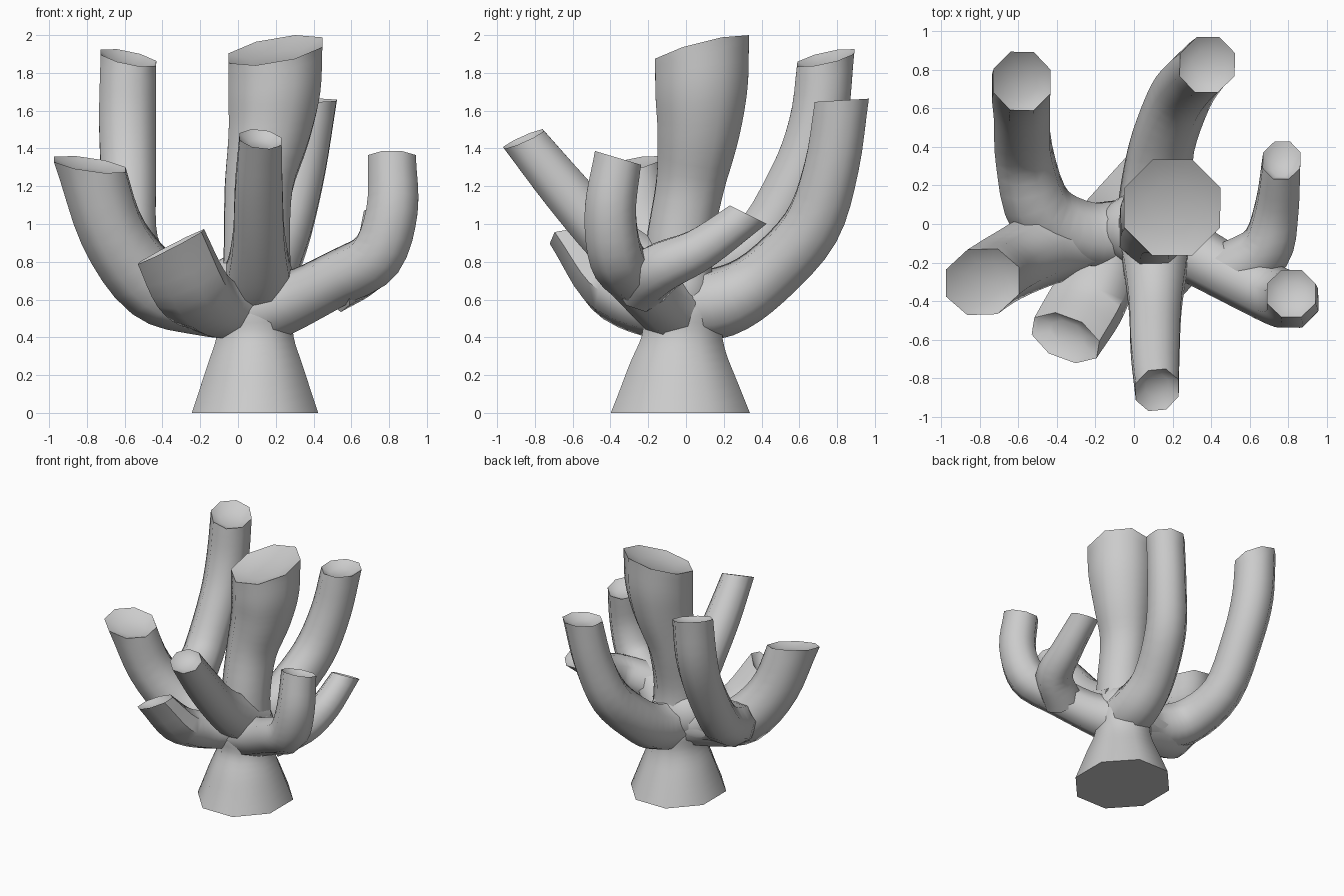
import bpy, bmesh, math
from mathutils import Vector

if "Cube" in bpy.data.objects:
    bpy.data.objects.remove(bpy.data.objects["Cube"])

SIDES = 8
STEPS = 4        # samples between path points


def spline(pts):
    """Smooth path through (x, y, z, radius) points."""
    p = [Vector(q) for q in pts]
    p = [2 * p[0] - p[1]] + p + [2 * p[-1] - p[-2]]
    out = []
    for i in range(1, len(p) - 2):
        a, b, c, d = p[i - 1:i + 3]
        for s in range(STEPS):
            t = s / STEPS
            out.append(0.5 * (2 * b + (c - a) * t + (2 * a - 5 * b + 4 * c - d) * t * t
                              + (3 * b - a - 3 * c + d) * t ** 3))
    out.append(p[-2])
    return out


def finish(bm, name):
    bmesh.ops.recalc_face_normals(bm, faces=bm.faces[:])
    me = bpy.data.meshes.new(name)
    bm.to_mesh(me)
    bm.free()
    ob = bpy.data.objects.new(name, me)
    bpy.context.collection.objects.link(ob)
    bpy.ops.object.select_all(action='DESELECT')
    ob.select_set(True)
    bpy.context.view_layer.objects.active = ob
    bpy.ops.object.shade_smooth_by_angle(angle=math.radians(55))
    return ob


def tube(name, pts, rim, flat=1.0, dish=0.04):
    """Eight-sided tube; the last point is the dished mouth, cut along plane 'rim'."""
    path = spline(pts)
    n = len(path) - 1
    pos = [q.to_3d() for q in path]
    rim = Vector(rim).normalized()
    tang = [(pos[min(i + 1, n)] - pos[max(i - 1, 0)]).normalized() for i in range(n + 1)]

    # side axes carried backwards from the mouth
    axes = [None] * (n + 1)
    a = Vector((1, 0, 0))
    for i in range(n, -1, -1):
        a = (a - tang[i] * a.dot(tang[i])).normalized()
        axes[i] = a.copy()

    bm = bmesh.new()

    def ring(i, r, sink=0.0):
        t, u = tang[i], axes[i]
        v = t.cross(u)
        f = i / n
        verts = []
        for k in range(SIDES):
            ang = 2 * math.pi * (k + 0.5) / SIDES
            o = u * r * math.cos(ang) + v * r * math.sin(ang) * (1 + (flat - 1) * f)
            o -= t * (o.dot(rim) / t.dot(rim)) * f ** 4 if f > 0.5 else Vector()
            verts.append(bm.verts.new(pos[i] + o - t * sink))
        return verts

    rings = [ring(i, path[i].w * 1.05) for i in range(n + 1)]
    if dish:
        r = path[n].w
        rings += [ring(n, r * .93, dish * .3), ring(n, r * .55, dish)]
    for r0, r1 in zip(rings, rings[1:]):
        for k in range(SIDES):
            j = (k + 1) % SIDES
            bm.faces.new((r0[k], r0[j], r1[j], r1[k]))
    bm.faces.new(rings[0])
    bm.faces.new(rings[-1])
    return finish(bm, name)


# flared foot
tube("foot", [(.10, -.03, .68, .17), (.09, -.02, .55, .21), (.09, -.02, .40, .21),
              (.09, -.03, .22, .27), (.09, -.03, 0, .345)], (0, 0, -1), flat=1.1, dish=0)

# rounded hub blending the tubes together
bm = bmesh.new()
bmesh.ops.create_uvsphere(bm, u_segments=24, v_segments=14, radius=1)
for v in bm.verts:
    v.co = Vector((.06 + v.co.x * .25, -.03 + v.co.y * .2, .64 + v.co.z * .22))
finish(bm, "hub")

# wide central tube
tube("centre_tube", [(.10, -.03, .5, .2), (.10, -.04, .85, .18), (.11, .02, 1.2, .185),
                     (.165, .065, 1.48, .222), (.193, .082, 1.7, .25),
                     (.198, .085, 1.92, .256)], (-.17, -.25, 1))

# left limb splitting into a tall back tube and a shorter front tube
tube("back_left_tube", [(0, -.05, .57, .18), (-.25, -.06, .63, .17), (-.48, .06, .72, .17),
                        (-.57, .36, .88, .15), (-.58, .59, 1.25, .15),
                        (-.585, .7, 1.55, .155), (-.58, .74, 1.88, .152)], (.2, -.22, 1))
tube("left_tube", [(.05, -.05, .57, .18), (-.2, -.07, .59, .17), (-.45, -.12, .68, .185),
                   (-.66, -.22, .95, .175), (-.785, -.3, 1.315, .178)], (.15, -.2, 1))

# tall tube at the back
tube("back_tube", [(.10, -.02, .57, .19), (.12, .2, .59, .18), (.15, .42, .72, .16),
                   (.24, .66, .98, .155), (.32, .77, 1.3, .148),
                   (.38, .825, 1.655, .145)], (0, -.06, 1))

# right limb with a small side branch
tube("right_tube", [(.12, -.05, .55, .19), (.3, -.15, .6, .15), (.52, -.27, .71, .14),
                    (.73, -.37, .83, .145), (.815, -.40, 1.07, .14),
                    (.815, -.36, 1.35, .13)], (0, .3, 1))
tube("right_branch", [(.5, -.25, .68, .15), (.68, -.13, .77, .135), (.74, .08, .87, .115),
                      (.765, .33, 1.05, .1)], (0, .5, 1))

# front tube
tube("front_tube", [(.10, -.02, .66, .2), (.11, -.2, .75, .17), (.11, -.42, .93, .14),
                    (.11, -.64, 1.18, .13), (.12, -.86, 1.45, .115)], (.15, -.45, 1))

# low, flattened front left tube
tube("low_front_tube", [(0, -.05, .57, .17), (-.14, -.22, .57, .18), (-.25, -.42, .66, .2),
                        (-.355, -.59, .88, .2)], (-.47, -.08, .87), flat=.5)
